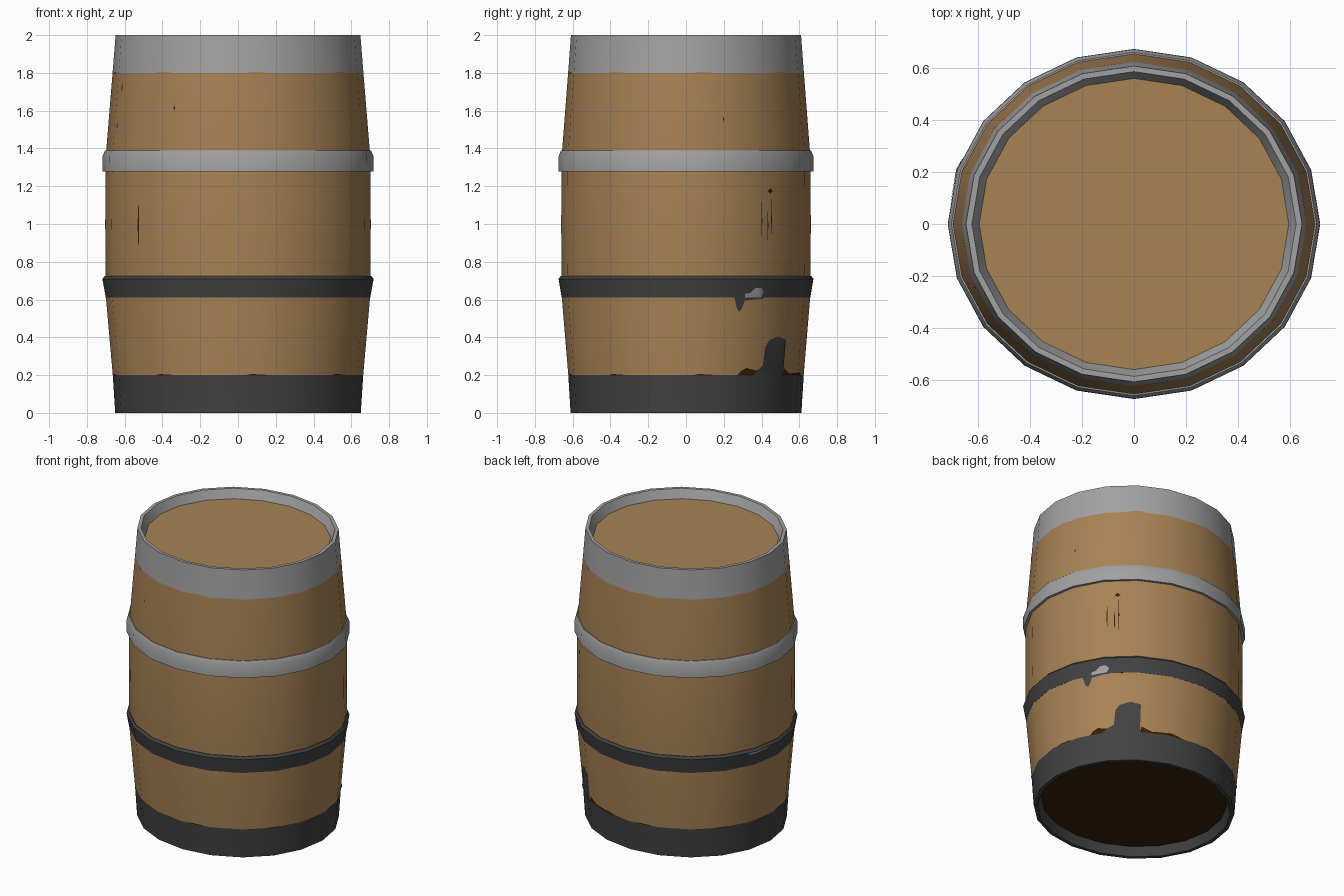
import bpy, bmesh, math

if "Cube" in bpy.data.objects:
    bpy.data.objects.remove(bpy.data.objects["Cube"])

SIDES = 20
Y_SCALE = 0.94          # the barrel is slightly oval


def material(name, srgb):
    m = bpy.data.materials.new(name)
    m.diffuse_color = [(c / 255) ** 2.2 for c in srgb] + [1]
    m.use_nodes = True
    m.node_tree.nodes["Principled BSDF"].inputs["Base Color"].default_value = m.diffuse_color
    return m


WOOD = material("wood", (166, 129, 86))
STEEL = material("light_steel", (160, 160, 160))
IRON = material("dark_iron", (68, 68, 68))
DARK = material("dark_wood", (58, 36, 16))


def point(angle, r, z):
    return (r * math.cos(angle), r * math.sin(angle) * Y_SCALE, z)


def finish(name, bm, mats, smooth=True):
    mesh = bpy.data.meshes.new(name)
    bm.to_mesh(mesh)
    bm.free()
    for m in mats:
        mesh.materials.append(m)
    ob = bpy.data.objects.new(name, mesh)
    bpy.context.collection.objects.link(ob)
    if smooth:
        bpy.ops.object.select_all(action='DESELECT')
        ob.select_set(True)
        bpy.context.view_layer.objects.active = ob
        bpy.ops.object.shade_smooth_by_angle(angle=math.radians(25))
    return ob


def lathe(name, profile, mats, closed=False, rule=None):
    """Spin (radius, z) points around the barrel axis."""
    bm = bmesh.new()
    rings = [[bm.verts.new(point(math.tau * i / SIDES, r, z)) for i in range(SIDES)]
             for r, z in profile]
    pairs = list(zip(rings, rings[1:]))
    if closed:
        pairs.append((rings[-1], rings[0]))
    for a, b in pairs:
        for i in range(SIDES):
            j = (i + 1) % SIDES
            f = bm.faces.new((a[i], a[j], b[j], b[i]))
            if rule:
                f.material_index = rule(f.calc_center_median().z)
    return finish(name, bm, mats)


def disc(name, r, z, mat, up):
    bm = bmesh.new()
    vs = [bm.verts.new(point(math.tau * i / SIDES, r, z)) for i in range(SIDES)]
    bm.faces.new(vs if up else vs[::-1])
    finish(name, bm, [mat], smooth=False)


# Barrel shell, rims included, coloured by height
OUTER = [(0.65, 0), (0.663, 0.2), (0.70, 0.62), (0.703, 1.0), (0.70, 1.36),
         (0.664, 1.8), (0.648, 2.0)]
shell = [(0.60, 0.06), (0.625, 0)] + OUTER + [(0.625, 2.0), (0.597, 1.94)]
lathe("barrel_shell", shell, [IRON, WOOD, STEEL],
      rule=lambda z: 0 if z < 0.2 else 1 if z < 1.8 else 2)
disc("top_lid", 0.597, 1.94, WOOD, True)
disc("bottom_lid", 0.60, 0.06, DARK, False)

# Hoops
LOW_HOOP = [(0.70, 0.61), (0.718, 0.71), (0.705, 0.725)]
lathe("lower_hoop", [(0.69, 0.61)] + LOW_HOOP + [(0.69, 0.725)], [IRON], closed=True)
HIGH_HOOP = [(0.718, 1.278), (0.717, 1.36), (0.704, 1.39)]
lathe("upper_hoop", [(0.69, 1.278)] + HIGH_HOOP + [(0.69, 1.39)], [STEEL], closed=True)


def radius_at(profile, z):
    for (r0, z0), (r1, z1) in zip(profile, profile[1:]):
        if z <= z1:
            break
    return r0 + (r1 - r0) * (z - z0) / (z1 - z0)


def patch(name, outline, mat, profile=OUTER, lift=0.003):
    """Lay a flat outline of (degrees, z) onto the faceted barrel side."""
    bm = bmesh.new()
    bm.faces.new([bm.verts.new((a, 0, z)) for a, z in outline])
    step = 360 / SIDES
    cuts = [((k * step, 0, 0), (1, 0, 0)) for k in range(-SIDES, SIDES)]
    cuts += [((0, 0, z), (0, 0, 1)) for r, z in profile]
    for co, no in cuts:
        bmesh.ops.bisect_plane(bm, geom=bm.verts[:] + bm.edges[:] + bm.faces[:],
                               plane_co=co, plane_no=no)
    for v in bm.verts:
        a, _, z = v.co
        middle = (math.floor(a / step) + 0.5) * step
        flat = math.cos(math.radians(step / 2)) / math.cos(math.radians(a - middle))
        v.co = point(math.radians(a), radius_at(profile, z) * flat + lift, z)
    bm.normal_update()
    for f in bm.faces:
        c = f.calc_center_median()
        if f.normal.x * c.x + f.normal.y * c.y < 0:
            f.normal_flip()
    finish(name, bm, [mat])


# Worn paint on the back right
patch("iron_stain", [(34, 0.195), (55, 0.195), (55.5, 0.385), (50, 0.405), (44, 0.385),
                     (41.5, 0.35), (40.5, 0.25), (37, 0.225)], IRON, lift=0.005)
patch("stain_edge_left", [(26, 0.197), (41, 0.197), (41, 0.235), (36, 0.225),
                          (31, 0.238), (28, 0.222)], DARK)
patch("stain_edge_right", [(55, 0.197), (82, 0.197), (74, 0.215), (62, 0.208),
                           (56, 0.235)], DARK)
patch("hoop_drip", [(23, 0.615), (24.5, 0.555), (26, 0.535), (27.5, 0.56),
                    (28.5, 0.595), (39, 0.605), (39, 0.615)], IRON)
patch("hoop_chip", [(28.5, 0.612), (37, 0.612), (38.5, 0.64), (37, 0.66),
                    (33.5, 0.66), (31, 0.635), (28.5, 0.63)], STEEL, LOW_HOOP)
patch("hoop_scrape", [(158, 0.695), (170, 0.70), (174, 0.709), (158, 0.709)],
      STEEL, LOW_HOOP)

# Small nicks and scratches: centre angle, half width, low z, high z
nicks = [(37.4, 0.3, 0.92, 1.12), (41.3, 0.3, 0.90, 1.08), (43.6, 0.3, 0.92, 1.14),
         (43.0, 1.6, 1.16, 1.19), (-139, 0.5, 0.85, 1.14), (-157, 0.5, 1.70, 1.75),
         (-120, 0.4, 1.60, 1.63), (-159, 0.5, 1.50, 1.54), (18, 0.3, 1.54, 1.57)]
for a, w, z0, z1 in nicks:
    zm = (z0 + z1) / 2
    patch("scratch", [(a - w, zm), (a, z0), (a + w, zm), (a, z1)], DARK)

# Thin chipped edges where paint meets wood
for z in (0.2, 1.8):
    for a in range(0, 360, 45):
        patch("paint_chip", [(a + 3, z - 0.002), (a + 14, z - 0.003), (a + 12, z + 0.004),
                             (a + 6, z + 0.005)], DARK if z < 1 else WOOD)
